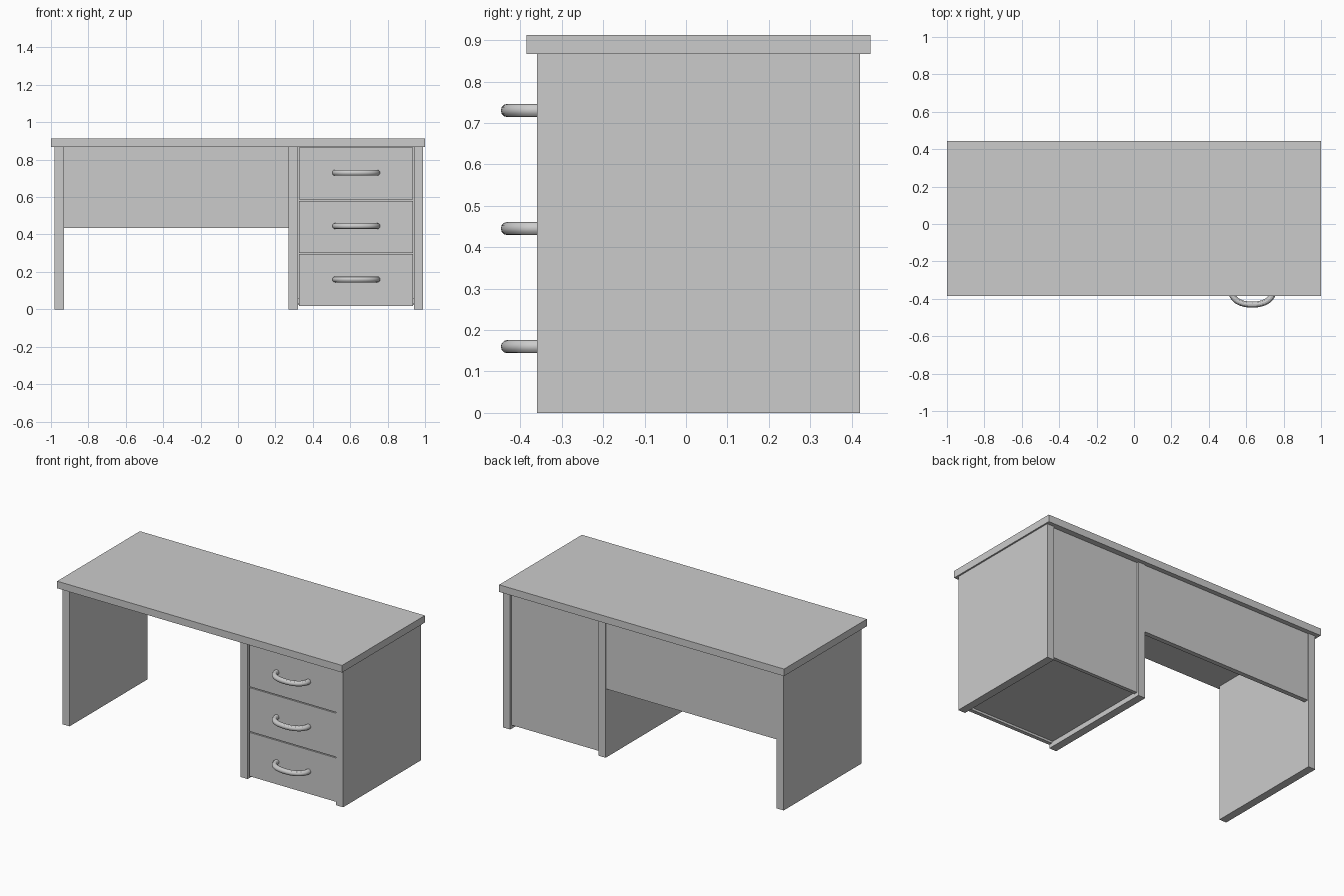
import bpy
import math

cube = bpy.data.objects.get("Cube")
if cube:
    bpy.data.objects.remove(cube, do_unlink=True)

grey = bpy.data.materials.new("light_grey")
grey.use_nodes = True
colour = (0.6, 0.6, 0.6, 1)
grey.diffuse_color = colour
grey.node_tree.nodes["Principled BSDF"].inputs["Base Color"].default_value = colour


def board(name, x, y, z):
    """Box given by its (low, high) limits on each axis."""
    bpy.ops.mesh.primitive_cube_add(size=1)
    ob = bpy.context.object
    ob.name = name
    ob.location = [sum(r) / 2 for r in (x, y, z)]
    ob.scale = [r[1] - r[0] for r in (x, y, z)]
    bpy.ops.object.transform_apply(location=False, rotation=False, scale=True)
    ob.data.materials.append(grey)
    return ob


def handle(name, x, y, z, half_width=0.112, reach=0.071, radius=0.016):
    """Bowed tube whose two ends meet the drawer front."""
    curve = bpy.data.curves.new(name, "CURVE")
    curve.dimensions = "3D"
    curve.bevel_depth = radius
    curve.bevel_resolution = 4
    steps = 24
    spline = curve.splines.new("POLY")
    spline.points.add(steps)
    for i, p in enumerate(spline.points):
        a = math.pi * i / steps
        c = math.cos(a)
        p.co = (x + half_width * math.copysign(abs(c) ** 0.9, c),
                y - reach * max(math.sin(a), 0) ** 0.9, z, 1)
    ob = bpy.data.objects.new(name, curve)
    bpy.context.collection.objects.link(ob)
    bpy.ops.object.select_all(action="DESELECT")
    ob.select_set(True)
    bpy.context.view_layer.objects.active = ob
    bpy.ops.object.convert(target="MESH")
    ob = bpy.context.object
    ob.data.materials.clear()
    ob.data.materials.append(grey)
    bpy.ops.object.shade_smooth_by_angle()


front, back = -0.36, 0.42
under_top = 0.867

# Worktop
board("worktop", (-1, 1), (-0.385, 0.445), (under_top, 0.912))

# Upright panels
for name, x in (("right_leg_panel", -0.98), ("divider_panel", 0.27), ("left_side_panel", 0.94)):
    board(name, (x, x + 0.05), (front, back), (0, under_top))

# Back boards
board("modesty_panel", (-0.93, 0.27), (back - 0.035, back - 0.005), (0.435, under_top))
board("cabinet_back", (0.32, 0.94), (back - 0.035, back - 0.012), (0.024, under_top))

# Cabinet floor
board("cabinet_floor", (0.32, 0.94), (front + 0.03, back - 0.035), (0.032, 0.06))

# Drawer fronts with handles
pitch, gap = 0.284, 0.006
for i, name in enumerate(("lower", "middle", "upper")):
    z = 0.018 + i * pitch
    top = under_top - 0.002 if i == 2 else z + pitch - gap
    board(name + "_drawer_front", (0.327, 0.936), (front + 0.006, front + 0.03), (z, top))
    handle(name + "_drawer_handle", 0.632, front + 0.006, 0.16 + i * 0.285, reach=0.077)
